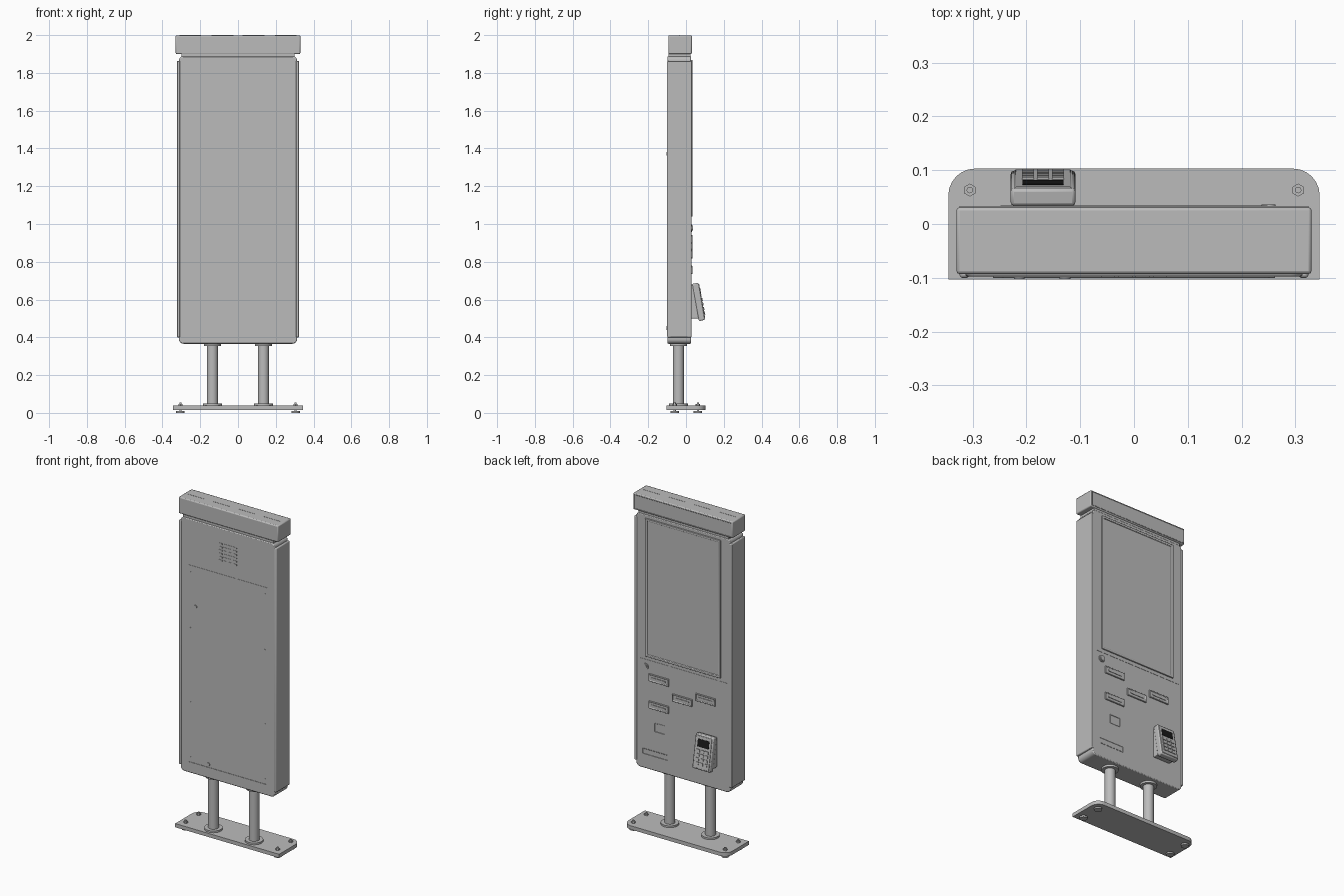
import bpy, bmesh, math
from mathutils import Matrix, Vector

if "Cube" in bpy.data.objects:
    bpy.data.objects.remove(bpy.data.objects["Cube"])


def material(name, v):
    m = bpy.data.materials.new(name)
    m.diffuse_color = (v, v, v, 1)
    m.use_nodes = True
    m.node_tree.nodes["Principled BSDF"].inputs["Base Color"].default_value = m.diffuse_color
    return m


GREY = material("grey metal", 0.5)
BLACK = material("black display", 0.01)


def finish(name, bm, mat=GREY, bevel=0.0, segs=2):
    bmesh.ops.recalc_face_normals(bm, faces=bm.faces[:])
    me = bpy.data.meshes.new(name)
    bm.to_mesh(me)
    bm.free()
    ob = bpy.data.objects.new(name, me)
    bpy.context.collection.objects.link(ob)
    me.materials.append(mat)
    if bevel:
        b = ob.modifiers.new("edge rounding", 'BEVEL')
        b.width, b.segments, b.limit_method = bevel, segs, 'ANGLE'
    bpy.context.view_layer.objects.active = ob
    ob.select_set(True)
    bpy.ops.object.shade_smooth_by_angle(angle=math.radians(30))
    ob.select_set(False)
    return ob


def box(name, x, y, z, mat=GREY, bevel=0.0, inset=None):
    """x, y, z are (low, high); inset = (margin, depth, direction) sinks one face."""
    bm = bmesh.new()
    size = [b - a for a, b in (x, y, z)]
    mid = [(a + b) / 2 for a, b in (x, y, z)]
    bmesh.ops.create_cube(bm, size=1, matrix=Matrix.Translation(mid) @ Matrix.Diagonal((*size, 1)))
    if inset:
        margin, depth, d = inset
        bm.normal_update()
        face = max(bm.faces, key=lambda f: f.normal.dot(Vector(d)))
        bmesh.ops.inset_region(bm, faces=[face], thickness=margin)
        bmesh.ops.inset_region(bm, faces=[face], thickness=0.002, depth=-depth)
    return finish(name, bm, mat, bevel)


def cyl(name, loc, r, h, axis='Z', sides=32, mat=GREY, r2=None):
    bm = bmesh.new()
    rot = Matrix.Rotation(math.pi / 2, 4, 'X') if axis == 'Y' else Matrix()
    bmesh.ops.create_cone(bm, cap_ends=True, segments=sides, radius1=r, radius2=r2 or r,
                          depth=h, matrix=Matrix.Translation(loc) @ rot)
    return finish(name, bm, mat)


def prism(name, pts, offset, mat=GREY, bevel=0.0):
    """Extrude a closed outline of 3D points along offset."""
    bm = bmesh.new()
    f = bm.faces.new([bm.verts.new(p) for p in pts])
    ext = bmesh.ops.extrude_face_region(bm, geom=[f])['geom']
    bmesh.ops.translate(bm, vec=offset, verts=[v for v in ext if isinstance(v, bmesh.types.BMVert)])
    return finish(name, bm, mat, bevel)


def rounded(w0, w1, h0, h1, radii, n=7):
    """Rectangle outline; radii order: low-low, high-low, high-high, low-high."""
    out = []
    corners = [(w0, h0, 1, 1), (w1, h0, -1, 1), (w1, h1, -1, -1), (w0, h1, 1, -1)]
    for k, ((w, h, sx, sy), r) in enumerate(zip(corners, radii)):
        if not r:
            out.append((w, h))
            continue
        for i in range(n):
            a = math.pi + k * math.pi / 2 + i / (n - 1) * math.pi / 2
            out.append((w + sx * r + r * math.cos(a), h + sy * r + r * math.sin(a)))
    return out


# Base plate, rounded at the back corners, with levelling feet and nuts
base = rounded(-0.345, 0.345, -0.103, 0.103, (0, 0, 0.05, 0.05))
prism("base_plate", [(x, y, 0.016) for x, y in base], (0, 0, 0.022))
for sx in (-1, 1):
    for y in (-0.06, 0.063):
        cyl("foot", (sx * 0.305, y, 0.005), 0.022, 0.01)
        cyl("foot_stem", (sx * 0.305, y, 0.03), 0.006, 0.048, sides=16)
        cyl("foot_nut", (sx * 0.305, y, 0.042), 0.012, 0.009, sides=6)
    # Support posts with flanges
    cyl("post", (sx * 0.135, -0.04, 0.2), 0.029, 0.34, sides=48)
    cyl("lower_flange", (sx * 0.135, -0.04, 0.043), 0.05, 0.011, sides=48)
    cyl("upper_flange", (sx * 0.135, -0.04, 0.36), 0.046, 0.012, sides=48)

# Cabinet shell with rounded lower corners, and a narrower neck
shell = rounded(-0.313, 0.313, 0.366, 1.888, (0.025, 0.025, 0.022, 0.022))
prism("cabinet", [(x, -0.098, z) for x, z in shell], (0, 0.125, 0), bevel=0.005)
box("neck", (-0.3, 0.3), (-0.093, 0.024), (1.87, 1.902))

# Side rails
for sx in (-1, 1):
    box("side_rail", tuple(sorted((sx * 0.306, sx * 0.324))), (-0.1, 0.03), (0.4, 1.864), bevel=0.005)

# Header box with thin slots on top
box("header", (-0.33, 0.33), (-0.093, 0.031), (1.9, 1.999), bevel=0.006)
box("header_front_panel", (-0.324, 0.324), (0.03, 0.033), (1.906, 1.993), inset=(0.003, 0.001, (0, 1, 0)))
for x in (-0.253, -0.083, 0.083, 0.253):
    box("header_slot", (x - 0.058, x + 0.058), (-0.037, -0.034), (1.998, 2.0))

# Framed screen and the seam below it
box("screen", (-0.25, 0.25), (0.02, 0.034), (1.04, 1.868), inset=(0.018, 0.005, (0, 1, 0)), bevel=0.002)
box("panel_seam", (-0.29, 0.29), (0.026, 0.0285), (1.018, 1.021))

# Round push button and slotted reader plates
cyl("button_ring", (0.25, 0.029, 0.978), 0.02, 0.008, 'Y')
cyl("button", (0.25, 0.032, 0.978), 0.013, 0.008, 'Y')
for x, z in ((0.16, 0.92), (0.16, 0.757), (0.005, 0.84), (-0.15, 0.885)):
    box("reader_plate", (x - 0.066, x + 0.066), (0.024, 0.034), (z - 0.022, z + 0.022),
        bevel=0.003, inset=(0.007, 0.003, (0, 1, 0)))
    box("reader_slot", (x - 0.045, x + 0.045), (0.028, 0.034), (z - 0.004, z + 0.004))
box("scanner_window", (0.12, 0.19), (0.024, 0.029), (0.6, 0.655), inset=(0.004, 0.002, (0, 1, 0)))
box("service_flap", (0.1, 0.27), (0.024, 0.0285), (0.45, 0.485), inset=(0.003, 0.001, (0, 1, 0)))

# Payment terminal: wall bracket, tilted body, display and keys
side = [(0.026, 0.5), (0.026, 0.68), (0.05, 0.68), (0.075, 0.5)]
prism("terminal_bracket", [(-0.225, y, z) for y, z in side], (0.112, 0, 0), bevel=0.004)
tilt = Matrix.Translation((-0.169, 0.068, 0.588)) @ Matrix.Rotation(math.radians(10), 4, 'X')
parts = [box("terminal_body", (-0.06, 0.06), (-0.018, 0.015), (-0.1, 0.1), bevel=0.006),
         box("terminal_face", (-0.052, 0.052), (0.013, 0.018), (-0.092, 0.092), bevel=0.002),
         box("terminal_display", (-0.038, 0.038), (0.016, 0.0195), (0.03, 0.075), mat=BLACK)]
for row in range(4):
    for col in range(3):
        x, z = (col - 1) * 0.028, 0.008 - row * 0.024
        parts.append(box("terminal_key", (x - 0.011, x + 0.011), (0.016, 0.022), (z - 0.008, z + 0.008)))
for p in parts:
    p.matrix_world = tilt

# Service side: door seams, speaker grille, locks and screws
box("door_lower_lip", (-0.262, 0.262), (-0.1005, -0.097), (0.427, 0.432))
box("door_upper_seam", (-0.262, 0.262), (-0.0995, -0.097), (1.61, 1.613))
for row in range(6):
    for col in range(4):
        x, z = (col - 1.5) * 0.032, 1.695 + row * 0.02
        box("grille_slot", (x - 0.013, x + 0.013), (-0.0995, -0.097), (z - 0.004, z + 0.004))
for x, z in ((-0.213, 1.372), (-0.128, 0.45)):
    cyl("lock", (x, -0.099, z), 0.01, 0.007, 'Y', 24)
for sx in (-1, 1):
    for z in (1.57, 1.235, 0.79, 0.46):
        cyl("door_screw", (sx * 0.247, -0.098, z), 0.005, 0.004, 'Y', 12)
